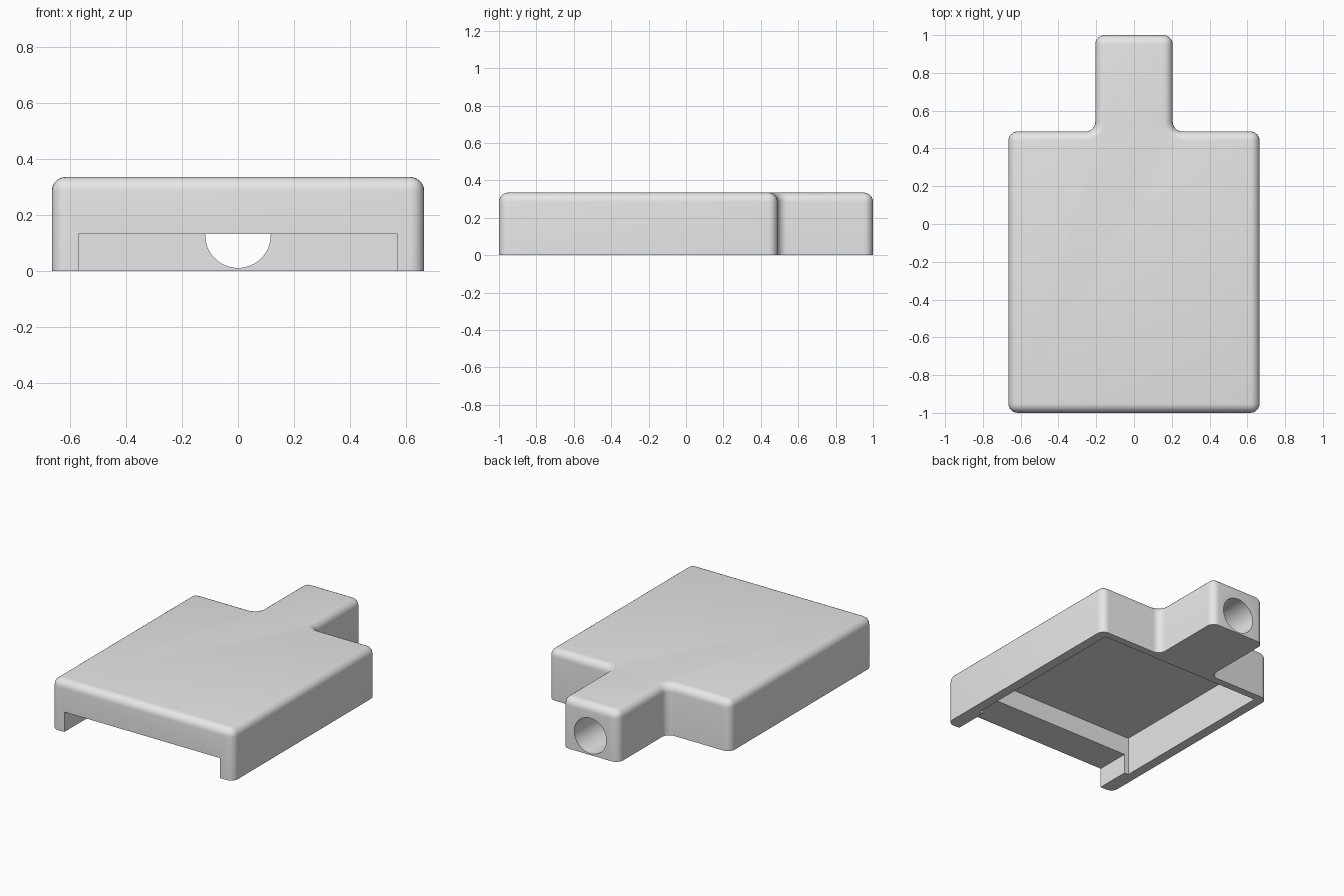
import bpy, bmesh, math

cube = bpy.data.objects.get("Cube")
if cube:
    bpy.data.objects.remove(cube, do_unlink=True)

HEIGHT = 0.335
RADIUS = 0.05

# Single grey material
grey = bpy.data.materials.new("plain grey")
grey.use_nodes = True
colour = (0.8, 0.8, 0.8, 1)
grey.diffuse_color = colour
grey.node_tree.nodes["Principled BSDF"].inputs["Base Color"].default_value = colour


def add_object(name, bm):
    mesh = bpy.data.meshes.new(name)
    bm.to_mesh(mesh)
    bm.free()
    mesh.materials.append(grey)
    obj = bpy.data.objects.new(name, mesh)
    bpy.context.collection.objects.link(obj)
    return obj


def box_cutter(name, half_width, y0, y1, top):
    bm = bmesh.new()
    bmesh.ops.create_cube(bm, size=1)
    for v in bm.verts:
        v.co.x *= 2 * half_width
        v.co.y = y0 if v.co.y < 0 else y1
        v.co.z = -0.1 if v.co.z < 0 else top
    return add_object(name, bm)


# Housing: a wide body with a narrow neck, extruded from its outline
half = [(0.665, -1), (0.665, 0.49), (0.205, 0.49), (0.205, 1)]
outline = half + [(-x, y) for x, y in reversed(half)]
bm = bmesh.new()
base = bm.faces.new([bm.verts.new((x, y, 0)) for x, y in outline])
extruded = bmesh.ops.extrude_face_region(bm, geom=[base], use_keep_orig=True)
for v in extruded["geom"]:
    if isinstance(v, bmesh.types.BMVert):
        v.co.z = HEIGHT
bmesh.ops.recalc_face_normals(bm, faces=bm.faces)


def is_upright(edge):
    a, b = (v.co for v in edge.verts)
    return abs(a.z - b.z) > HEIGHT / 2


def is_top(edge):
    return all(v.co.z > HEIGHT - 0.001 for v in edge.verts)


def round_edges(edges):
    bmesh.ops.bevel(bm, geom=edges, offset=RADIUS, offset_type='OFFSET',
                    segments=6, profile=0.5, affect='EDGES')


# Inner corners first, then outer corners together with the top rim
bm.normal_update()
round_edges([e for e in bm.edges if is_upright(e) and not e.is_convex])
bm.normal_update()
round_edges([e for e in bm.edges if is_top(e)
             or (is_upright(e) and e.calc_face_angle() > 1)])
housing = add_object("housing", bm)

# Underside cavity, front slot and neck bore
cavity = box_cutter("cavity_cutter", 0.6, -0.77, 0.44, 0.257)
slot = box_cutter("slot_cutter", 0.57, -1.1, -0.7, 0.132)
bm = bmesh.new()
bmesh.ops.create_cone(bm, cap_ends=True, segments=64, radius1=0.117, radius2=0.117, depth=0.8)
bore = add_object("bore_cutter", bm)
bore.rotation_euler.x = math.pi / 2
bore.location = (0, 0.75, 0.127)

bpy.context.view_layer.objects.active = housing
housing.select_set(True)
for cutter in (cavity, slot, bore):
    cutter.hide_render = True
    mod = housing.modifiers.new(cutter.name, 'BOOLEAN')
    mod.operation = 'DIFFERENCE'
    mod.solver = 'EXACT'
    mod.object = cutter
    bpy.ops.object.modifier_apply(modifier=mod.name)
    bpy.data.objects.remove(cutter, do_unlink=True)

bpy.ops.object.shade_smooth_by_angle(angle=math.radians(30))
